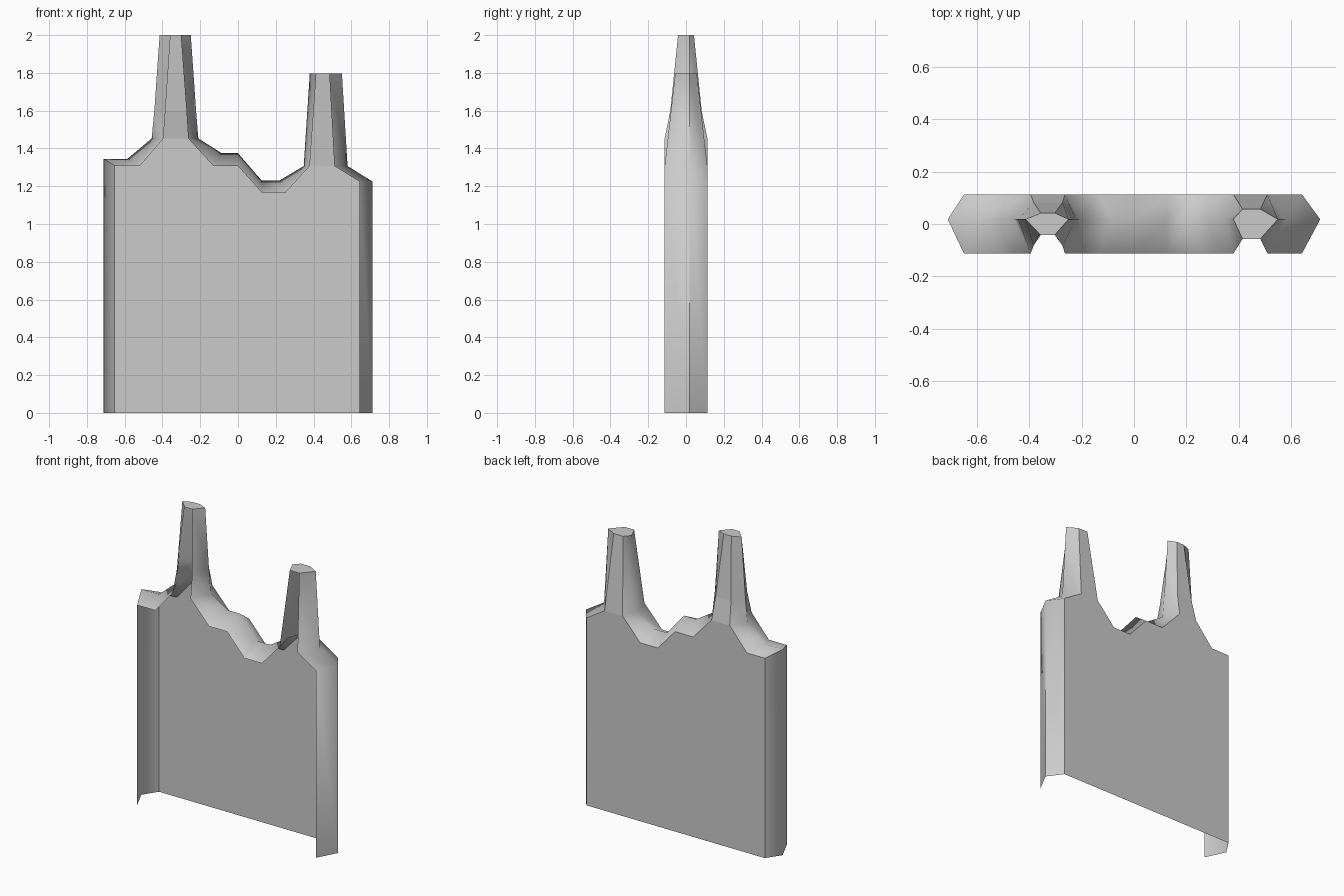
import bpy, bmesh, math

if "Cube" in bpy.data.objects:
    bpy.data.objects.remove(bpy.data.objects["Cube"])

RIDGE_Y, HALF = 0.018, 0.113

# Each station along the outline: ridge x, ridge z, rim x, rim z, rim half depth
outline = [
    (-0.712, 0, -0.65, 0, HALF), (-0.712, 1.345, -0.65, 1.307, HALF),
    (-0.585, 1.345, -0.52, 1.307, HALF), (-0.457, 1.453, -0.395, 1.453, HALF),
    (-0.443, 1.6, -0.384, 1.6, 0.083), (-0.415, 2, -0.357, 2, 0.042),
    (-0.25, 2, -0.303, 2, 0.042), (-0.222, 1.6, -0.273, 1.6, 0.083),
    (-0.21, 1.453, -0.264, 1.453, HALF), (-0.087, 1.375, -0.13, 1.307, HALF),
    (0, 1.375, 0, 1.307, HALF), (0.125, 1.23, 0.125, 1.167, HALF),
    (0.22, 1.23, 0.252, 1.167, HALF), (0.348, 1.307, 0.38, 1.307, HALF),
    (0.38, 1.798, 0.415, 1.798, 0.057), (0.55, 1.798, 0.483, 1.798, 0.057),
    (0.58, 1.307, 0.51, 1.307, HALF), (0.712, 1.225, 0.642, 1.225, HALF),
    (0.712, 0, 0.642, 0, HALF),
]

bm = bmesh.new()
front = [bm.verts.new((x, -d, z)) for _, _, x, z, d in outline]
ridge = [bm.verts.new((x, RIDGE_Y, z)) for x, z, _, _, _ in outline]
back = [bm.verts.new((x, d, z)) for _, _, x, z, d in outline]

# Bevelled rim: front edge to ridge to back edge
for i in range(len(outline) - 1):
    for a, b in ((front, ridge), (ridge, back)):
        f = bm.faces.new((a[i], a[i + 1], b[i + 1], b[i]))
        f.smooth = True

# Back wall (the front and bottom are open)
skip = {4, 5, 6, 7, 14, 15}
walls = [[v for i, v in enumerate(back) if i not in skip]]
# Tapered backs of the two spires
walls += [[back[i] for i in q] for q in ((3, 4, 7, 8), (4, 5, 6, 7), (13, 14, 15, 16))]
for w in walls:
    bm.faces.new(w)

bmesh.ops.recalc_face_normals(bm, faces=bm.faces)
bm.normal_update()
wall = min(bm.faces, key=lambda f: -f.calc_area())
if wall.normal.y < 0:
    bmesh.ops.reverse_faces(bm, faces=bm.faces)
for e in bm.edges:
    if len(e.link_faces) == 2:
        e.smooth = e.calc_face_angle() < math.radians(62)

bmesh.ops.triangulate(bm, faces=[f for f in bm.faces if len(f.verts) > 4])
mesh = bpy.data.meshes.new("spired_wall_panel")
bm.to_mesh(mesh)
bm.free()
panel = bpy.data.objects.new("spired_wall_panel", mesh)
bpy.context.collection.objects.link(panel)
